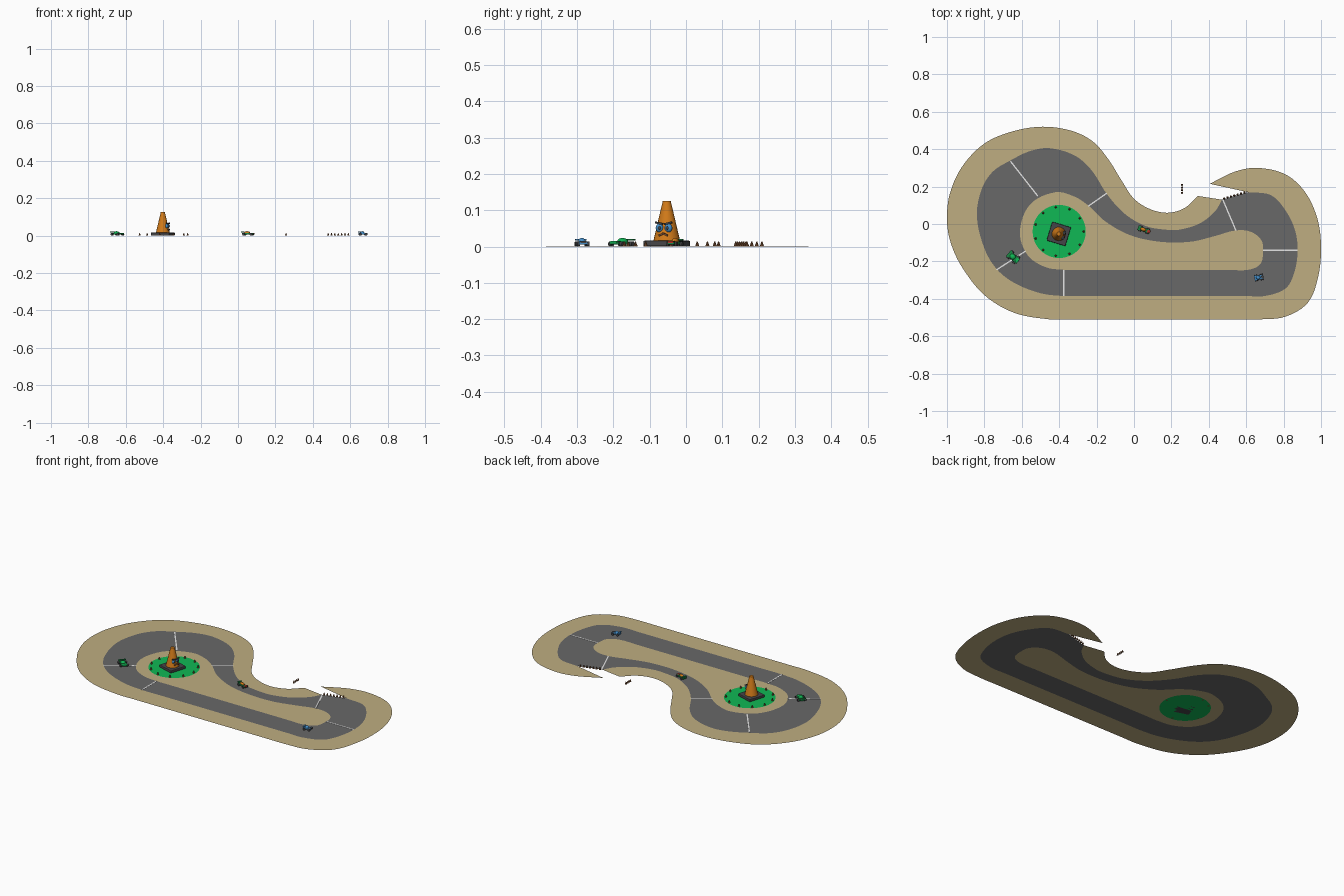
import bpy
import bmesh
from math import radians, cos, sin, tau
from mathutils import Vector, Matrix

default = bpy.data.objects.get("Cube")
if default:
    bpy.data.objects.remove(default)


def material(name, *rgb):
    m = bpy.data.materials.new(name)
    m.use_nodes = True
    m.diffuse_color = (*rgb, 1)
    m.node_tree.nodes["Principled BSDF"].inputs["Base Color"].default_value = (*rgb, 1)
    return m


SAND = material("sand", .52, .42, .22)
ASPHALT = material("asphalt", .14, .14, .14)
GRASS = material("grass_green", .005, .48, .09)
WHITE = material("line_white", .8, .8, .8)
ORANGE = material("cone_orange", .65, .2, .01)
DARK = material("dark_grey", .06, .06, .065)
BLUE = material("blue", .06, .28, .6)
BROWN = material("spike_brown", .2, .08, .03)
GREEN = material("dark_green", .01, .25, .06)
RED = material("red", .5, .03, .02)


def finish(name, bm, mat, matrix=Matrix(), smooth=False):
    mesh = bpy.data.meshes.new(name)
    bm.to_mesh(mesh)
    bm.free()
    mesh.materials.append(mat)
    ob = bpy.data.objects.new(name, mesh)
    bpy.context.collection.objects.link(ob)
    ob.matrix_world = matrix
    if smooth:
        bpy.ops.object.select_all(action="DESELECT")
        ob.select_set(True)
        bpy.context.view_layer.objects.active = ob
        bpy.ops.object.shade_smooth_by_angle(angle=radians(40))
    return ob


def smooth_path(points, closed=False, steps=6):
    """Hermite curve through the points, tangents scaled to each chord."""
    p = [Vector(q) for q in points]
    n = len(p)

    def at(i):
        return p[i % n] if closed else p[max(0, min(n - 1, i))]

    out = []
    for i in range(n if closed else n - 1):
        a, b = at(i), at(i + 1)
        chord = (b - a).length
        ta = (b - at(i - 1)).normalized() * chord
        tb = (at(i + 2) - a).normalized() * chord
        for s in range(steps):
            t = s / steps
            u = 1 - t
            out.append(a * u * u * (1 + 2 * t) + b * t * t * (3 - 2 * t)
                       + ta * t * u * u - tb * t * t * u)
    return out if closed else out + [p[-1]]


def flat(name, mat, *loops):
    """Flat sheet bounded by the loops; later loops are holes."""
    bm = bmesh.new()
    for loop in loops:
        vs = [bm.verts.new((q.x, q.y, 0)) for q in loop]
        for a, b in zip(vs, vs[1:] + vs[:1]):
            bm.edges.new((a, b))
    bmesh.ops.triangle_fill(bm, edges=bm.edges[:], use_beauty=True, normal=(0, 0, 1))
    for f in bm.faces:
        f.normal_update()
        if f.normal.z < 0:
            f.normal_flip()
    return finish(name, bm, mat)


def box(name, mat, size, loc, parent=Matrix(), bevel=0.0, tilt=0):
    bm = bmesh.new()
    bmesh.ops.create_cube(bm, size=1)
    bmesh.ops.scale(bm, vec=size, verts=bm.verts)
    if bevel:
        bmesh.ops.bevel(bm, geom=bm.edges[:], offset=bevel, segments=2,
                        profile=.5, affect="EDGES")
    return finish(name, bm, mat,
                  parent @ Matrix.Translation(loc) @ Matrix.Rotation(radians(tilt), 4, "X"))


def ball(name, mat, size, loc, parent):
    bm = bmesh.new()
    bmesh.ops.create_uvsphere(bm, u_segments=14, v_segments=8, radius=1)
    bmesh.ops.scale(bm, vec=size, verts=bm.verts)
    return finish(name, bm, mat, parent @ Matrix.Translation(loc), True)


def place(x, y, angle):
    return Matrix.Translation((x, y, 0)) @ Matrix.Rotation(radians(angle), 4, "Z")


# Ground outlines: outer sand edge, road outer edge, road inner edge
outer = smooth_path([
    (.34, .15), (.27, .085), (.18, .06), (.085, .08), (0, .135), (-.065, .23),
    (-.14, .35), (-.225, .445), (-.34, .5), (-.49, .52), (-.65, .495), (-.8, .43),
    (-.92, .305), (-.985, .16), (-1, .02), (-.98, -.1), (-.92, -.23), (-.8, -.38),
    (-.64, -.475), (-.45, -.51), (-.35, -.51), (.55, -.51), (.67, -.51), (.81, -.495),
    (.93, -.42), (.985, -.28), (1, -.12), (.98, .03), (.915, .17), (.81, .265),
    (.66, .3), (.54, .28), (.405, .215)])
road = smooth_path([
    (.47, .13), (.435, .07), (.355, .005), (.245, -.03), (.165, -.03), (.06, -.01),
    (-.05, .055), (-.145, .16), (-.225, .285), (-.315, .365), (-.45, .405),
    (-.555, .39), (-.66, .34), (-.755, .28), (-.815, .185), (-.84, .04), (-.8, -.13),
    (-.735, -.24), (-.64, -.315), (-.5, -.37), (-.375, -.385), (-.25, -.385),
    (.6, -.385), (.7, -.385), (.81, -.345), (.855, -.265), (.875, -.145),
    (.86, -.03), (.805, .08), (.73, .155), (.61, .17)])
inner = smooth_path([
    (-.61, -.04), (-.555, .105), (-.42, .17), (-.315, .145), (-.24, .095),
    (-.155, .015), (-.02, -.06), (.14, -.095), (.3, -.095), (.43, -.065),
    (.54, -.035), (.62, -.04), (.68, -.085), (.69, -.15), (.675, -.215),
    (.61, -.245), (.5, -.245), (-.3, -.245), (-.375, -.245), (-.475, -.23),
    (-.57, -.165)], closed=True)
hub = Vector((-.4, -.04))


def ring(radius, count):
    return [hub + radius * Vector((cos(tau * i / count), sin(tau * i / count)))
            for i in range(count)]


lawn = ring(.142, 48)
flat("outer_sand", SAND, outer + road[::-1])
flat("road", ASPHALT, road, inner)
flat("inner_sand", SAND, inner, lawn)
flat("grass_circle", GRASS, lawn)

# White lines across the road
for a, b in [((-.66, .335), (-.515, .15)), ((-.145, .165), (-.245, .095)),
             ((.475, .13), (.545, -.035)), ((.69, -.14), (.875, -.14)),
             ((-.375, -.245), (-.375, -.385)), ((-.735, -.245), (-.58, -.145))]:
    a, b = Vector(a), Vector(b)
    d = b - a
    mid = (a + b) / 2
    box("road_line", WHITE, (d.length, .007, .001), (0, 0, .0008),
        Matrix.Translation((mid.x, mid.y, 0)) @ Matrix.Rotation(Vector((1, 0)).angle_signed(d) * -1, 4, "Z"))


# Small pointed spikes: round the grass, along the notch, and beyond it
def spikes(name, points, radius=.006, height=.014):
    bm = bmesh.new()
    for q in points:
        bmesh.ops.create_cone(bm, cap_ends=True, segments=8, radius1=radius,
                              radius2=radius * .2, depth=height,
                              matrix=Matrix.Translation((q[0], q[1], height / 2)))
    finish(name, bm, BROWN)


spikes("grass_spikes", ring(.131, 11))
spikes("notch_spikes", [Vector((.482, .137)).lerp(Vector((.59, .168)), i / 6) for i in range(7)])
spikes("far_spikes", [(.257, .167 + i * .014) for i in range(4)])

# Large cone with a face, looking along its local +x
cone = place(-.402, -.053, -17)
box("cone_base", DARK, (.105, .105, .016), (0, 0, .008), cone, bevel=.004)
bm = bmesh.new()
bmesh.ops.create_cone(bm, cap_ends=True, segments=24, radius1=.037, radius2=.011,
                      depth=.11, matrix=Matrix.Translation((0, 0, .07)))
finish("cone_body", bm, ORANGE, cone, True)
for s in (-1, 1):
    ball("eye", BLUE, (.008, .011, .012), (.026, s * .013, .051), cone)
    ball("pupil", DARK, (.003, .004, .005), (.033, s * .011, .051), cone)
    box("brow", DARK, (.008, .022, .005), (.029, s * .013, .064), cone, tilt=s * 12)
    box("mouth_half", BROWN, (.008, .014, .005), (.033, s * .006, .033), cone, tilt=-s * 22)


# Small karts: body, nose, cabin, spoiler and four wheels, facing local +x
def kart(x, y, angle, length, width, body, cabin, trim):
    frame = place(x, y, angle)
    box("kart_body", body, (length, width * .7, .009), (0, 0, .0095), frame, bevel=.002)
    box("kart_nose", trim, (length * .25, width * .5, .006), (length * .4, 0, .012), frame, bevel=.001)
    ball("kart_cabin", cabin, (length * .25, width * .3, .009), (-length * .08, 0, .0145), frame)
    box("kart_spoiler", body, (length * .15, width * .9, .004), (-length * .45, 0, .019), frame)
    for sx in (-1, 1):
        for sy in (-1, 1):
            bm = bmesh.new()
            bmesh.ops.create_cone(bm, cap_ends=True, segments=12, radius1=.007, radius2=.007,
                                  depth=width * .22, matrix=Matrix.Rotation(radians(90), 4, "X"))
            hubcap = Matrix.Translation((sx * length * .32, sy * width * .4, .007))
            finish("kart_wheel", bm, DARK, frame @ hubcap, True)


kart(-.645, -.178, -40, .065, .048, GREEN, GRASS, GRASS)
kart(.668, -.286, 10, .046, .034, BLUE, BLUE, DARK)
kart(.054, -.031, -20, .066, .03, GREEN, ORANGE, RED)
